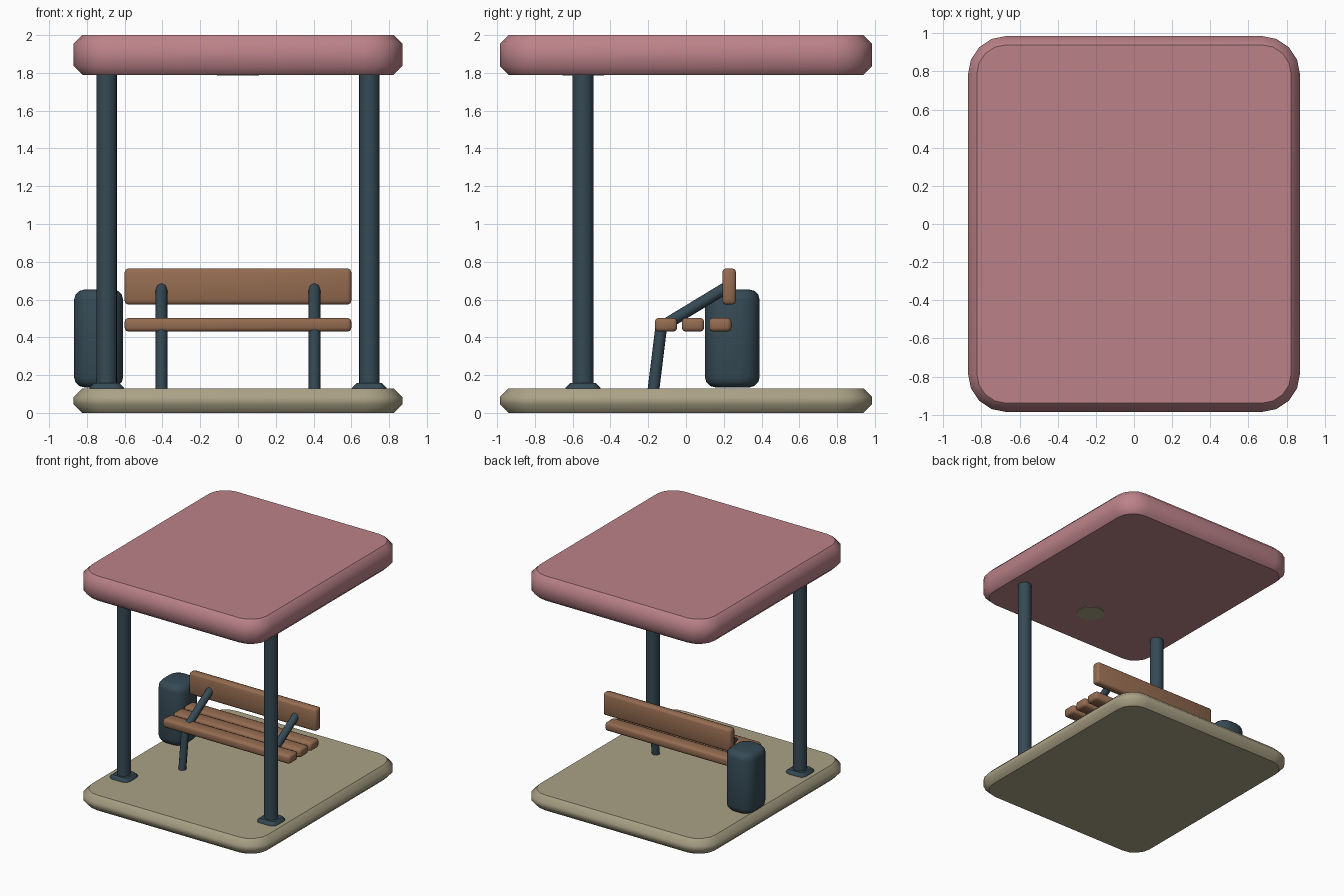
import bpy, bmesh
from math import sin, cos, pi, radians
from mathutils import Vector

cube = bpy.data.objects.get("Cube")
if cube:
    bpy.data.objects.remove(cube, do_unlink=True)


def material(name, rgb):
    m = bpy.data.materials.new(name)
    m.use_nodes = True
    m.diffuse_color = (*rgb, 1)
    m.node_tree.nodes["Principled BSDF"].inputs["Base Color"].default_value = (*rgb, 1)
    return m


PINK = material("dusty pink", (0.50, 0.225, 0.25))
STONE = material("beige stone", (0.40, 0.355, 0.235))
METAL = material("dark blue metal", (0.036, 0.068, 0.09))
WOOD = material("brown wood", (0.30, 0.15, 0.082))


def finish(name, bm, mat, angle=50):
    bmesh.ops.recalc_face_normals(bm, faces=bm.faces)
    for f in bm.faces:
        f.smooth = True
    mesh = bpy.data.meshes.new(name)
    bm.to_mesh(mesh)
    bm.free()
    mesh.set_sharp_from_angle(angle=radians(angle))
    mesh.materials.append(mat)
    obj = bpy.data.objects.new(name, mesh)
    bpy.context.scene.collection.objects.link(obj)
    return obj


def rounded_slab(name, mat, centre, half, z0, z1, corner, edge, edge_segs=1, flat_caps=True):
    """Rounded rectangle in plan, with softened top and bottom rims."""
    cx, cy = centre
    hx, hy = half
    steps = 4
    arc = [i / edge_segs * pi / 2 for i in range(edge_segs + 1)]
    layers = [(edge * (1 - sin(a)), z0 + edge * (1 - cos(a))) for a in arc]
    layers += [(edge * (1 - sin(a)), z1 - edge * (1 - cos(a))) for a in reversed(arc)]
    bm = bmesh.new()
    rings = []
    for inset, z in layers:
        ring = []
        for q, (sx, sy) in enumerate([(1, 1), (-1, 1), (-1, -1), (1, -1)]):
            for i in range(steps + 1):
                a = (q + i / steps) * pi / 2
                r = corner - inset
                ring.append(bm.verts.new((cx + sx * (hx - corner) + r * cos(a),
                                          cy + sy * (hy - corner) + r * sin(a), z)))
        rings.append(ring)
    n = len(rings[0])
    for a, b in zip(rings, rings[1:]):
        for i in range(n):
            bm.faces.new((a[i], a[(i + 1) % n], b[(i + 1) % n], b[i]))
    bm.faces.new(rings[0])
    bm.faces.new(rings[-1])
    obj = finish(name, bm, mat)
    if flat_caps:
        for p in obj.data.polygons:
            if len(p.vertices) > 4:
                p.use_smooth = False
    return obj


def rod(name, mat, start, end, radius, sides):
    start, end = Vector(start), Vector(end)
    axis = end - start
    bm = bmesh.new()
    bmesh.ops.create_cone(bm, cap_ends=True, segments=sides, radius1=radius,
                          radius2=radius, depth=axis.length)
    bm.transform(axis.to_track_quat('Z', 'Y').to_matrix().to_4x4())
    bmesh.ops.translate(bm, verts=bm.verts, vec=(start + end) / 2)
    return finish(name, bm, mat)


def plank(name, y0, y1, z0, z1):
    bm = bmesh.new()
    bmesh.ops.create_cube(bm, size=1)
    bmesh.ops.scale(bm, verts=bm.verts, vec=(1.2, y1 - y0, z1 - z0))
    bmesh.ops.translate(bm, verts=bm.verts, vec=(0, (y0 + y1) / 2, (z0 + z1) / 2))
    bmesh.ops.bevel(bm, geom=bm.edges[:], offset=0.02, segments=2,
                    profile=0.5, affect='EDGES')
    return finish(name, bm, WOOD)


# Floor and roof
rounded_slab("floor_slab", STONE, (0, 0), (0.87, 0.985), 0, 0.13, 0.2, 0.046)
rounded_slab("roof", PINK, (0, 0), (0.87, 0.985), 1.79, 2.0, 0.2, 0.046)

# Round ceiling lamp, nearly flush with the underside of the roof
rod("ceiling_lamp", STONE, (0, -0.545, 1.786), (0, -0.545, 1.794), 0.11, 16)

# Mirrored posts, foot plates and bench frames
for side, s in (("right", -1), ("left", 1)):
    rod(f"{side}_post", METAL, (s * 0.695, -0.545, 0.01), (s * 0.695, -0.545, 1.8), 0.055, 16)
    rounded_slab(f"{side}_foot_plate", METAL, (s * 0.695, -0.545), (0.092, 0.092),
                 0.105, 0.157, 0.05, 0.024)
    x = s * 0.405
    rod(f"{side}_bench_leg", METAL, (x, -0.172, 0.125), (x, -0.13, 0.465), 0.031, 8)
    rod(f"{side}_back_support", METAL, (x, -0.13, 0.455), (x, 0.215, 0.664), 0.031, 8)

# Bench planks
for i, y in enumerate((-0.165, -0.022, 0.122)):
    plank(f"seat_slat_{i + 1}", y, y + 0.118, 0.43, 0.503)
plank("backrest", 0.192, 0.265, 0.573, 0.765)

# Litter bin
rounded_slab("litter_bin", METAL, (-0.738, 0.245), (0.13, 0.145), 0.135, 0.653,
             0.1, 0.055, edge_segs=3, flat_caps=False)
